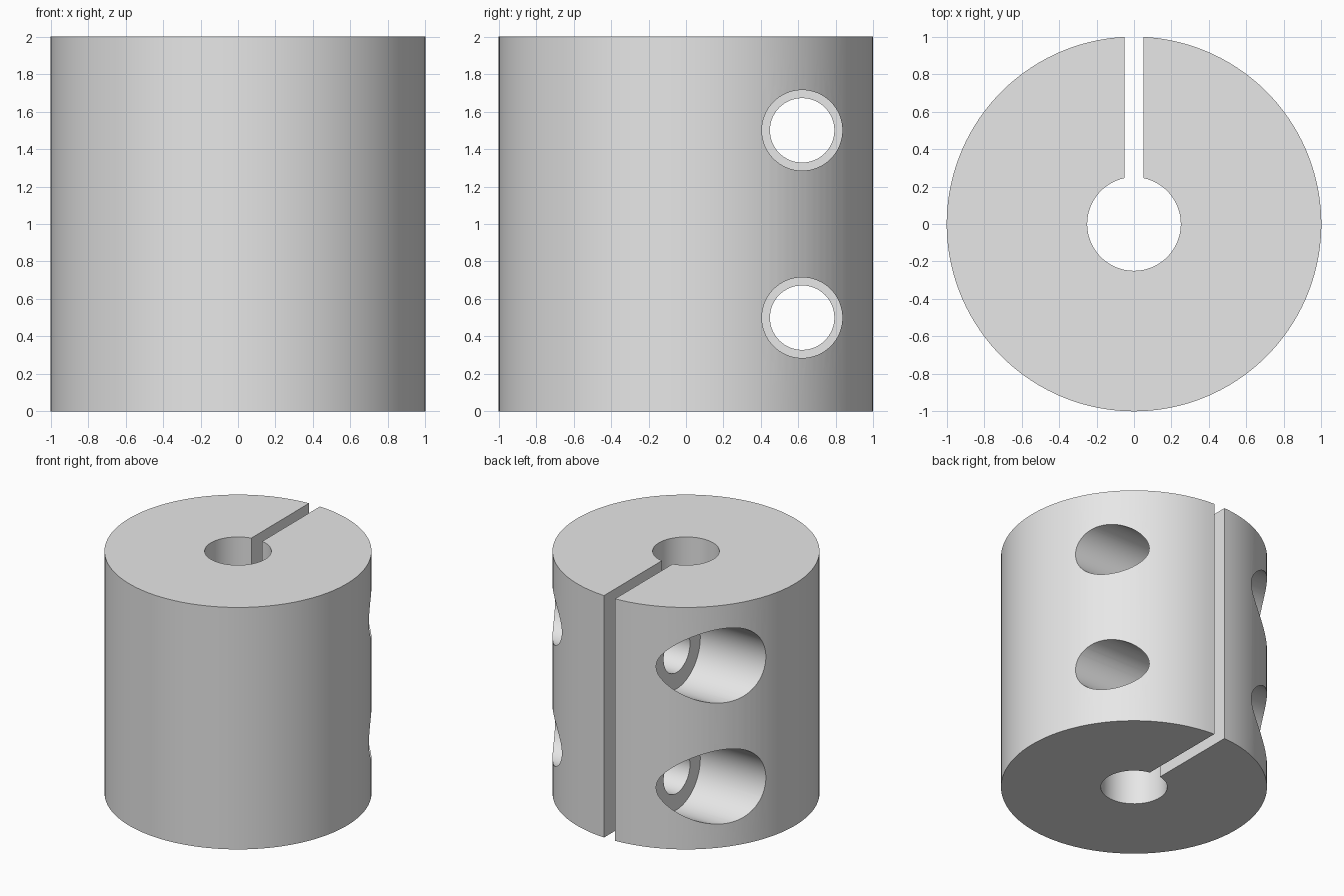
import bpy
import bmesh
from math import asin, cos, sin, pi, radians
from mathutils import Matrix

HEIGHT = 2.0
OUTER, BORE = 1.0, 0.25
SLOT_HALF = 0.05
BOLT_Y = 0.62

cube = bpy.data.objects.get("Cube")
if cube:
    bpy.data.objects.remove(cube, do_unlink=True)

steel = bpy.data.materials.new("plain grey metal")
steel.use_nodes = True
grey = (0.8, 0.8, 0.8, 1.0)
steel.diffuse_color = grey
steel.node_tree.nodes["Principled BSDF"].inputs["Base Color"].default_value = grey


def new_object(name, bm):
    bmesh.ops.recalc_face_normals(bm, faces=bm.faces)
    mesh = bpy.data.meshes.new(name)
    bm.to_mesh(mesh)
    bm.free()
    mesh.materials.append(steel)
    obj = bpy.data.objects.new(name, mesh)
    bpy.context.collection.objects.link(obj)
    return obj


def open_arc(radius, steps):
    """Arc around z, leaving the slot open at the back (+y)."""
    gap = asin(SLOT_HALF / radius)
    start, sweep = pi / 2 + gap, 2 * (pi - gap)
    angles = [start + sweep * i / steps for i in range(steps + 1)]
    return [(radius * cos(a), radius * sin(a), 0) for a in angles]


def clamp_body():
    """Split ring extruded to full height."""
    bm = bmesh.new()
    outline = open_arc(OUTER, 128) + open_arc(BORE, 64)[::-1]
    face = bm.faces.new([bm.verts.new(p) for p in outline])
    grown = bmesh.ops.extrude_face_region(bm, geom=[face])["geom"]
    top = [v for v in grown if isinstance(v, bmesh.types.BMVert)]
    bmesh.ops.translate(bm, vec=(0, 0, HEIGHT), verts=top)
    return new_object("clamp_collar", bm)


def bolt_cutter(z):
    """Stepped bolt hole along x: head recess, shank hole, wider far hole."""
    bm = bmesh.new()
    profile = [(-1.2, 0), (-1.2, 0.307), (-0.35, 0.307), (-0.35, 0.172),
               (0, 0.172), (0, 0.215), (1.2, 0.215), (1.2, 0)]
    verts = [bm.verts.new((x, r, 0)) for x, r in profile]
    edges = [bm.edges.new(pair) for pair in zip(verts, verts[1:])]
    bmesh.ops.spin(bm, geom=verts + edges, cent=(0, 0, 0), axis=(1, 0, 0),
                   angle=2 * pi, steps=64, use_duplicate=False)
    bmesh.ops.remove_doubles(bm, verts=bm.verts, dist=0.0001)
    bmesh.ops.transform(bm, matrix=Matrix.Translation((0, BOLT_Y, z)), verts=bm.verts)
    cutter = new_object("bolt_hole_cutter", bm)
    cutter.hide_render = True
    return cutter


body = clamp_body()
bpy.ops.object.select_all(action="DESELECT")
body.select_set(True)
bpy.context.view_layer.objects.active = body

# Two bolt holes across the slot
for z in (0.5, 1.5):
    cutter = bolt_cutter(z)
    cut = body.modifiers.new("bolt_hole", "BOOLEAN")
    cut.operation = "DIFFERENCE"
    cut.solver = "EXACT"
    cut.object = cutter
    bpy.ops.object.modifier_apply(modifier=cut.name)
    bpy.data.objects.remove(cutter, do_unlink=True)

bpy.ops.object.shade_smooth_by_angle(angle=radians(30))
